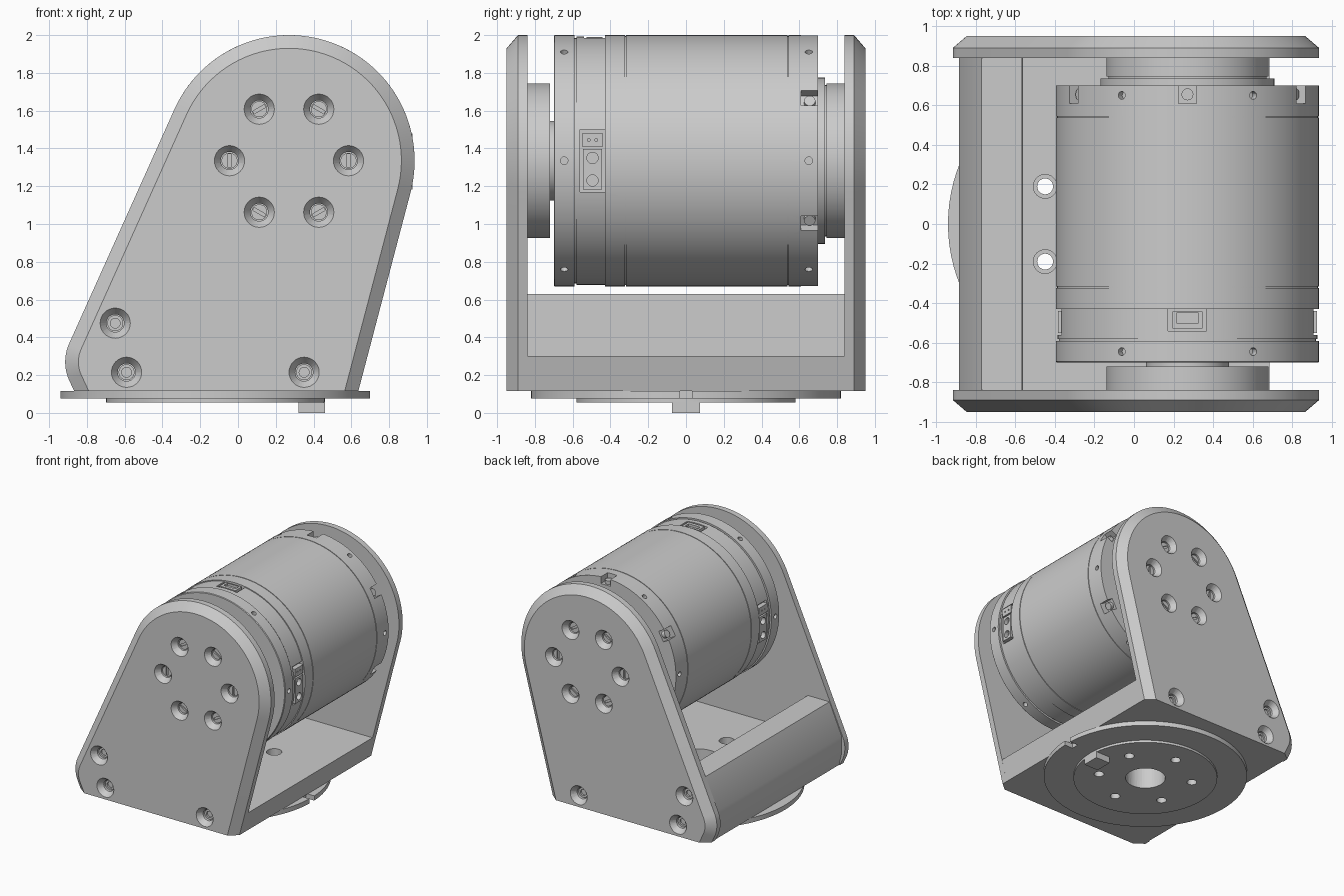
import bpy, bmesh, math
from mathutils import Matrix

cube = bpy.data.objects.get("Cube")
if cube:
    bpy.data.objects.remove(cube, do_unlink=True)

GREY = (0.6, 0.6, 0.6, 1)
mat = bpy.data.materials.new("plain grey")
mat.use_nodes = True
mat.diffuse_color = GREY
mat.node_tree.nodes["Principled BSDF"].inputs["Base Color"].default_value = GREY

AX, AZ, R = 0.27, 1.335, 0.665      # motor axis and radius
DX = -0.12                          # turntable centre
TO_Y = Matrix.Rotation(-math.pi / 2, 4, 'X')   # local z -> +y
TO_X = Matrix.Rotation(math.pi / 2, 4, 'Y')    # local z -> +x
MOTOR = Matrix.Translation((AX, 0, AZ))


def shade(ob):
    bpy.ops.object.select_all(action='DESELECT')
    ob.select_set(True)
    bpy.context.view_layer.objects.active = ob
    bpy.ops.object.shade_smooth_by_angle(angle=math.radians(25))


def finish(name, bm, smooth=True):
    bmesh.ops.recalc_face_normals(bm, faces=bm.faces)
    me = bpy.data.meshes.new(name)
    bm.to_mesh(me)
    bm.free()
    me.materials.append(mat)
    ob = bpy.data.objects.new(name, me)
    bpy.context.collection.objects.link(ob)
    if smooth:
        shade(ob)
    return ob


def lathe(bm, profile, matrix, steps=32):
    """Closed solid of revolution from (radius, height) points about local z."""
    rings = []
    for r, h in profile:
        turns = [2 * math.pi * i / steps for i in range(steps)]
        rings.append([bm.verts.new(matrix @ Matrix.Rotation(t, 4, 'Z') @ Matrix.Translation((r, 0, h))
                                   .to_translation()) for t in turns])
    for lo, hi in zip(rings, rings[1:]):
        for i in range(steps):
            j = (i + 1) % steps
            bm.faces.new((lo[i], lo[j], hi[j], hi[i]))
    bm.faces.new(rings[0])
    bm.faces.new(rings[-1])


def box(bm, size, matrix):
    bmesh.ops.create_cube(bm, size=1, matrix=matrix @ Matrix.Diagonal((*size, 1)))


def cut(ob, bm):
    """Subtract the shapes in bm from ob, then drop the cutter."""
    tool = finish("cutter", bm, False)
    tool.hide_render = True
    mod = ob.modifiers.new("cut", 'BOOLEAN')
    mod.operation, mod.solver, mod.object = 'DIFFERENCE', 'EXACT', tool
    dg = bpy.context.evaluated_depsgraph_get()
    me = bpy.data.meshes.new_from_object(ob.evaluated_get(dg))
    ob.modifiers.clear()
    ob.data = me
    bpy.data.objects.remove(tool, do_unlink=True)
    shade(ob)


def rod(r, a, b):
    return [(r, a), (r, b)]


def around(deg, r, y):
    """Frame on the motor: local x points outward at the given angle."""
    return (MOTOR @ Matrix.Rotation(-math.radians(deg), 4, 'Y')
            @ Matrix.Translation((r, y, 0)))


# side plates
def outline(inset):
    pts = []
    for cx, cz, r, a, b, n in ((AX, AZ, R, -14.7, 155.7, 48),
                               (-0.68, 0.27, 0.235, 155.7, 205, 10)):
        for i in range(n + 1):
            t = math.radians(a + (b - a) * i / n)
            pts.append((cx + (r - inset) * math.cos(t), cz + (r - inset) * math.sin(t)))
    x, z = pts[-1]
    pts.append((x + (z - 0.115) * math.tan(math.radians(25)), 0.115))
    pts.append((0.637 - inset / math.cos(math.radians(14.7)), 0.115))
    return pts


hub_screws = [(AX + 0.315 * math.cos(k * math.pi / 3),
               AZ + 0.315 * math.sin(k * math.pi / 3), k * 60) for k in range(6)]
base_screws = [(-0.65, 0.475, None), (-0.59, 0.215, None), (0.35, 0.215, None)]

for side, s in (("front", -1), ("back", 1)):
    bm = bmesh.new()
    rings = [[bm.verts.new((x, s * y, z)) for x, z in outline(i)]
             for y, i in ((0.84, 0), (0.89, 0), (0.95, 0.07))]
    n = len(rings[0])
    for lo, hi in zip(rings, rings[1:]):
        for i in range(n):
            j = (i + 1) % n
            bm.faces.new((lo[i], lo[j], hi[j], hi[i]))
    bm.faces.new(rings[0])
    bm.faces.new(rings[2])
    plate = finish(side + "_side_plate", bm)

    # countersunk holes with recessed screws
    holes, screws, slots = bmesh.new(), bmesh.new(), bmesh.new()
    for x, z, ang in hub_screws + base_screws:
        m = Matrix.Translation((x, s * 0.95, z)) @ Matrix.Rotation(s * -math.pi / 2, 4, 'X')
        lathe(holes, [(0.085, 0.01), (0.08, 0), (0.047, -0.045), (0.047, -0.085)], m)
        if ang is None:
            lathe(screws, [(0.026, -0.075), (0.026, -0.06), (0.042, -0.06), (0.042, -0.1)], m)
        else:
            lathe(screws, rod(0.042, -0.1, -0.055), m)
            box(slots, (0.016, 0.03, 0.07), Matrix.Translation((x, s * 0.9, z))
                @ Matrix.Rotation(-math.radians(ang), 4, 'Y'))
    cut(plate, holes)
    cut(finish(side + "_plate_screws", screws), slots)

# base block: floor slab with a raised rear wall
bm = bmesh.new()
section = [(-0.77, 0.63), (-0.565, 0.63), (-0.56, 0.30), (0.685, 0.30),
           (0.637, 0.115), (-0.86, 0.115), (-0.885, 0.22), (-0.885, 0.367)]
face = bm.faces.new([bm.verts.new((x, -0.84, z)) for x, z in section])
ext = bmesh.ops.extrude_face_region(bm, geom=[face], use_keep_orig=True)
bmesh.ops.translate(bm, vec=(0, 1.68, 0),
                    verts=[g for g in ext["geom"] if isinstance(g, bmesh.types.BMVert)])
base = finish("base_block", bm)


def base_holes(bolt_profile):
    bm = bmesh.new()
    turn = Matrix.Translation((DX, 0, 0))
    lathe(bm, rod(0.16, 0.01, 0.4), turn, 48)
    for k in range(6):
        lathe(bm, bolt_profile, turn @ Matrix.Rotation(math.radians(30 + 60 * k), 4, 'Z')
              @ Matrix.Translation((0.38, 0, 0)))
    return bm


cut(base, base_holes([(0.04, 0.01), (0.04, 0.22), (0.06, 0.22), (0.06, 0.4)]))

# turntable
bm = bmesh.new()
lathe(bm, [(0.58, 0.055), (0.58, 0.075), (0.82, 0.075), (0.82, 0.115)],
      Matrix.Translation((DX, 0, 0)), 96)
table = finish("turntable", bm)
bm = base_holes(rod(0.04, 0.01, 0.2))
box(bm, (0.12, 0.065, 0.1), Matrix.Translation((0.68, 0, 0.09)))
cut(table, bm)
bm = bmesh.new()
box(bm, (0.14, 0.15, 0.06), Matrix.Translation((0.39, 0, 0.03)))
finish("stop_tab", bm, False)

# motor body with seams
bm = bmesh.new()
prof = [(R - 0.005, -0.70), (R, -0.695), (R, -0.59), (0.65, -0.59),
        (0.65, -0.58), (0.657, -0.58), (0.657, -0.43), (R, -0.43)]
for y in (-0.32, 0.54):
    prof += [(R, y - 0.003), (R - 0.006, y - 0.003), (R - 0.006, y + 0.003), (R, y + 0.003)]
prof.append((R, 0.70))
lathe(bm, prof, MOTOR @ TO_Y, 128)
motor = finish("motor_body", bm)

# notches, screw holes and connector pockets
bm = bmesh.new()
for k in range(6):
    box(bm, (0.12, 0.12, 0.09), around(30 + 60 * k, R, 0.67))
    for y in (-0.645, 0.65):
        lathe(bm, rod(0.02, -0.04, 0.03), around(60 * k, R, y) @ TO_X, 16)
for a in (0, 180):
    box(bm, (0.1, 0.13, 0.33), around(a, R, -0.495))
box(bm, (0.1, 0.11, 0.195), around(90, R, -0.485))
cut(motor, bm)

# notch screws
bm = bmesh.new()
for k in range(6):
    lathe(bm, rod(0.03, -0.02, 0.025), around(30 + 60 * k, 0.61, 0.655) @ TO_X, 20)
finish("notch_screws", bm)

# side power connectors and top signal connector
for name, a, up in (("left", 0, 1), ("right", 180, -1)):
    bm, pins = bmesh.new(), bmesh.new()
    mid = around(a, 0.63, -0.495)
    box(bm, (0.05, 0.11, 0.07), mid @ Matrix.Translation((0, 0, up * 0.11)))
    box(bm, (0.05, 0.10, 0.215), mid @ Matrix.Translation((0, 0, up * -0.045)))
    for z in (0.015, -0.105):
        lathe(pins, rod(0.03, -0.01, 0.07), mid @ Matrix.Translation((0, 0, up * z)) @ TO_X, 20)
    for y in (-0.02, 0.02):
        box(pins, (0.05, 0.012, 0.012), mid @ Matrix.Translation((0.03, y, up * 0.11)))
    cut(finish(name + "_power_connector", bm), pins)
bm, pins = bmesh.new(), bmesh.new()
box(bm, (0.05, 0.085, 0.15), around(90, 0.63, -0.485))
box(pins, (0.05, 0.05, 0.11), around(90, 0.66, -0.475))
cut(finish("top_signal_connector", bm), pins)

# output hubs
bm = bmesh.new()
lathe(bm, [(0.41, -0.84), (0.41, -0.72), (0.21, -0.72), (0.21, -0.69)], MOTOR @ TO_Y, 64)
finish("front_hub", bm)
bm = bmesh.new()
lathe(bm, [(0.44, 0.69), (0.44, 0.735), (0.4, 0.735), (0.4, 0.745),
           (0.41, 0.745), (0.41, 0.84)], MOTOR @ TO_Y, 64)
finish("back_hub", bm)
